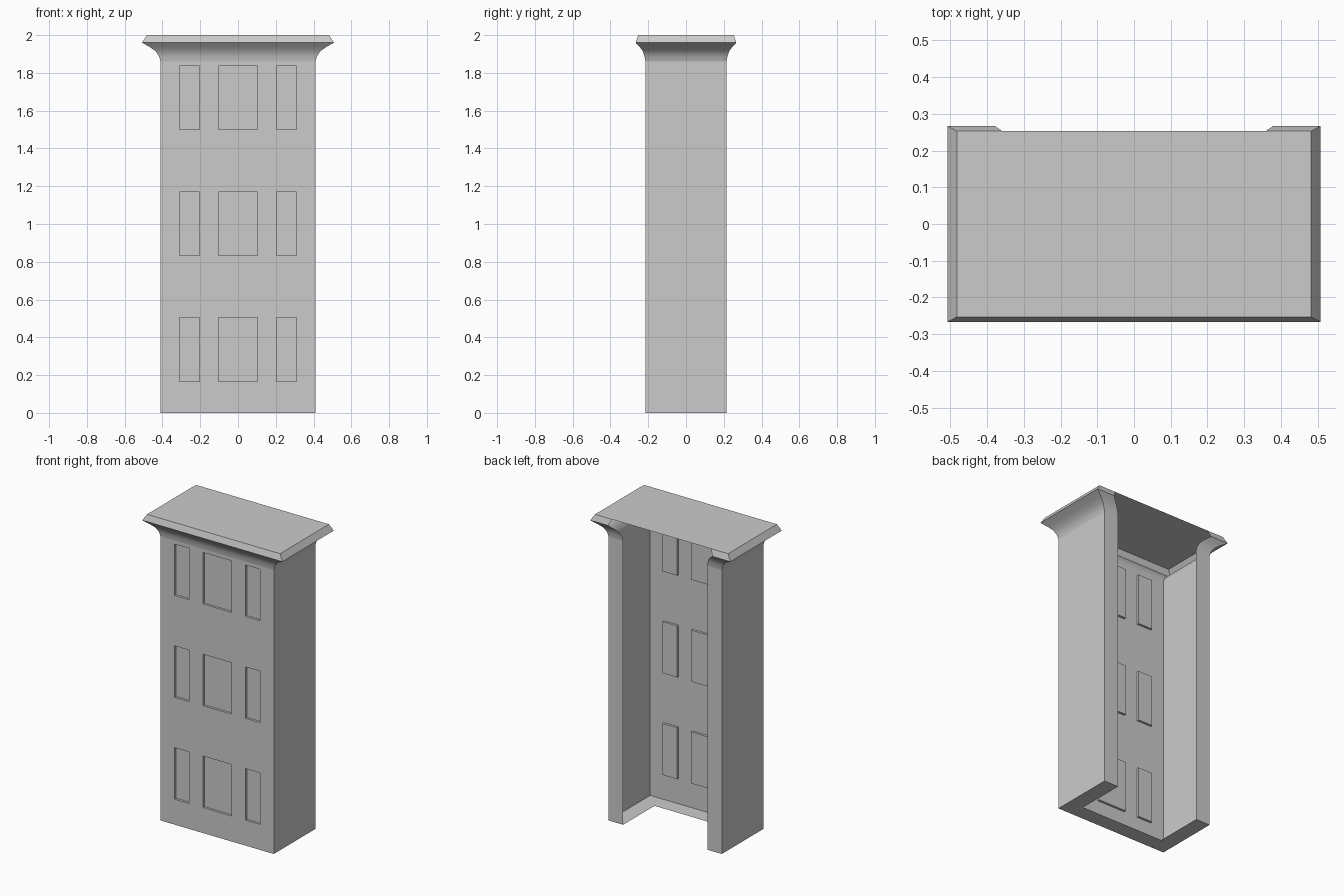
import bpy, bmesh

if "Cube" in bpy.data.objects:
    bpy.data.objects.remove(bpy.data.objects["Cube"])

HX, HY = 0.41, 0.215        # half width / half depth of the walls
LIP = 0.105                 # width of the return lips at back and base
WALL_TOP = 1.86
RECESS = 0.015

# open C-shaped plan, from the back right lip round to the back left lip
PLAN = [(HX - LIP, HY), (HX, HY), (HX, -HY), (-HX, -HY), (-HX, HY), (-HX + LIP, HY)]
# cornice profile: (half width, height); the plan is scaled uniformly
CORNICE = [(0.41, WALL_TOP), (0.418, 1.888), (0.436, 1.915), (0.467, 1.937),
           (0.508, 1.96), (0.482, 2.0)]


def make(name, quads, smooth=False):
    bm = bmesh.new()
    for q in quads:
        bm.faces.new([bm.verts.new(p) for p in q])
    bmesh.ops.remove_doubles(bm, verts=bm.verts, dist=1e-5)
    me = bpy.data.meshes.new(name)
    bm.to_mesh(me)
    bm.free()
    ob = bpy.data.objects.new(name, me)
    bpy.context.collection.objects.link(ob)
    if smooth:
        bpy.ops.object.select_all(action='DESELECT')
        ob.select_set(True)
        bpy.context.view_layer.objects.active = ob
        bpy.ops.object.shade_smooth_by_angle(angle=0.7)
    return ob


def strip(a, b, low, high):
    """Outward quad between plan points a and b; low/high = (half width, z)."""
    def pt(p, level):
        s = level[0] / HX
        return (p[0] * s, p[1] * s, level[1])
    return [pt(b, low), pt(a, low), pt(a, high), pt(b, high)]


segments = list(zip(PLAN, PLAN[1:]))

# side walls and back return lips
make("side_walls", [strip(a, b, (HX, 0), (HX, WALL_TOP))
                    for i, (a, b) in enumerate(segments) if i != 2])

# front wall grid with recessed windows
xs = [-HX, -0.31, -0.204, -0.104, 0.104, 0.204, 0.31, HX]
zs = [0.0]
for k in range(3):
    zs += [k * 2 / 3 + 0.167, k * 2 / 3 + 0.504]
zs.append(WALL_TOP)
wall, windows = [], []
for i, (x0, x1) in enumerate(zip(xs, xs[1:])):
    for j, (z0, z1) in enumerate(zip(zs, zs[1:])):
        ring = [(x0, z0), (x1, z0), (x1, z1), (x0, z1)]
        if i % 2 and j % 2:
            yi = -HY + RECESS
            windows.append([(x, yi, z) for x, z in ring])
            for p, q in zip(ring, ring[1:] + ring[:1]):
                windows.append([(p[0], -HY, p[1]), (q[0], -HY, q[1]),
                                (q[0], yi, q[1]), (p[0], yi, p[1])])
        else:
            wall.append([(x, -HY, z) for x, z in ring])
make("front_wall", wall)
make("window_recesses", windows)

# flared cornice
make("cornice", [strip(a, b, lo, hi) for lo, hi in zip(CORNICE, CORNICE[1:])
                 for a, b in segments], smooth=True)

# flat roof
rx, rz = CORNICE[-1]
ry = HY * rx / HX
make("roof", [[(-rx, -ry, rz), (rx, -ry, rz), (rx, ry, rz), (-rx, ry, rz)]])

# base lip, facing down
ix, iy = HX - LIP, -HY + LIP
outer = PLAN[1:5]
inner = [(ix, HY), (ix, iy), (-ix, iy), (-ix, HY)]
make("base_lip", [[(*p, 0) for p in (outer[k], inner[k], inner[k + 1], outer[k + 1])][::-1]
                  for k in range(3)])
